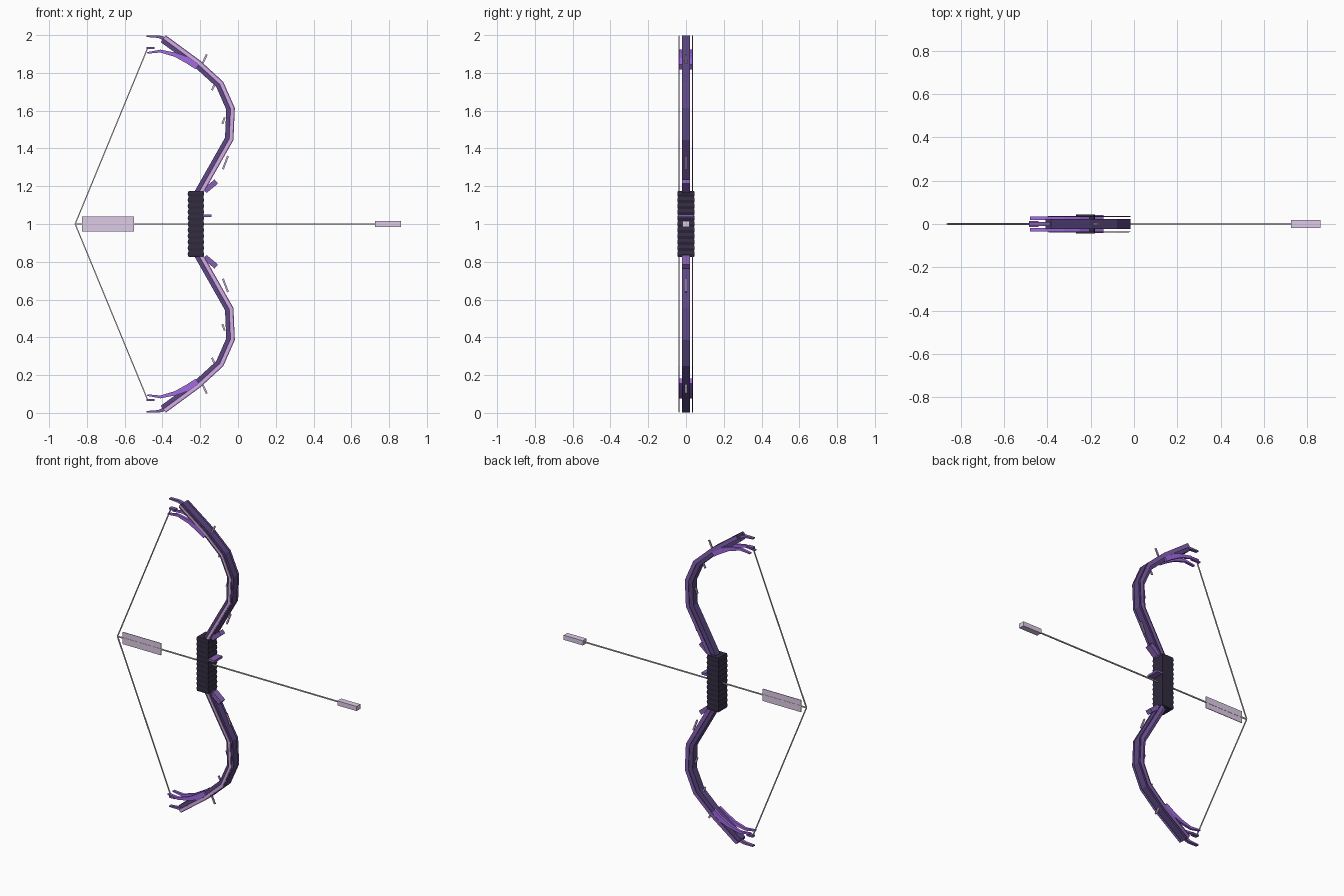
import bpy
import bmesh
from mathutils import Vector

cube = bpy.data.objects.get("Cube")
if cube:
    bpy.data.objects.remove(cube, do_unlink=True)


def material(name, rgb):
    # 8-bit screen colour converted to linear
    lin = [((c / 255 + 0.055) / 1.055) ** 2.4 for c in rgb]
    m = bpy.data.materials.new(name)
    m.use_nodes = True
    m.diffuse_color = (*lin, 1)
    m.node_tree.nodes["Principled BSDF"].inputs["Base Color"].default_value = (*lin, 1)
    return m


DARK = material("dark purple", (92, 71, 130))
MID = material("mid purple", (134, 98, 178))
PALE = material("pale lavender", (214, 176, 222))
BRIGHT = material("bright violet", (162, 108, 228))
GRIP = material("grip black", (50, 43, 64))
CORD = material("pale cord", (222, 212, 224))
FEATHER = material("feather lilac", (224, 204, 232))


def loft(name, rings, mat, mirror=False):
    # Skin a list of four-cornered rings and cap both ends
    bm = bmesh.new()
    loops = [[bm.verts.new(v) for v in r] for r in rings]
    for a, b in zip(loops, loops[1:]):
        for k in range(4):
            n = (k + 1) % 4
            bm.faces.new((a[k], b[k], b[n], a[n]))
    bm.faces.new(loops[0])
    bm.faces.new(loops[-1])
    bmesh.ops.recalc_face_normals(bm, faces=bm.faces)
    mesh = bpy.data.meshes.new(name)
    bm.to_mesh(mesh)
    bm.free()
    mesh.materials.append(mat)
    # Every object has its origin at mid height, so Z mirroring makes the lower half
    ob = bpy.data.objects.new(name, mesh)
    ob.location.z = 1
    bpy.context.collection.objects.link(ob)
    if mirror:
        mod = ob.modifiers.new("lower_copy", "MIRROR")
        mod.use_axis = (False, False, True)
        mod.use_mirror_merge = False


def ribbon(name, path, inner, outer, y0, y1, mat, mirror=True):
    # Bar following a path in the XZ plane; inner/outer are side offsets or lists of them
    pts = [Vector(p) for p in path]
    rings = []
    for i, p in enumerate(pts):
        dirs = [(pts[j + 1] - pts[j]).normalized()
                for j in (i - 1, i) if 0 <= j < len(pts) - 1]
        t = sum(dirs, Vector((0, 0))).normalized()
        n = Vector((t.y, -t.x)) / t.dot(dirs[0])
        lo = inner[i] if isinstance(inner, list) else inner
        hi = outer[i] if isinstance(outer, list) else outer
        a, b = p + n * lo, p + n * hi
        rings.append([(a.x, y0, a.y), (b.x, y0, b.y), (b.x, y1, b.y), (a.x, y1, a.y)])
    loft(name, rings, mat, mirror)


def box(name, x0, x1, y, z0, z1, mat, mirror=False):
    mid, half = (z0 + z1) / 2, (z1 - z0) / 2
    ribbon(name, [(x0, mid), (x1, mid)], -half, half, -y, y, mat, mirror)


# Curved limbs: dark core with thin strips standing off the front and back
limb = [(-0.215, 0.15), (-0.045, 0.45), (-0.038, 0.61),
        (-0.095, 0.74), (-0.215, 0.85), (-0.395, 0.982)]
ribbon("limb_core", limb, -0.024, 0.021, -0.022, 0.022, DARK)
ribbon("limb_front_strip", limb, -0.004, 0.021, -0.037, -0.035, MID)
ribbon("limb_front_inlay", limb, 0.001, 0.015, -0.04, -0.037, PALE)
ribbon("limb_back_strip", limb, -0.004, 0.021, 0.033, 0.036, MID)

# Tip hooks and sweeping blades on both faces
ribbon("tip_hook", [(-0.37, 0.975), (-0.42, 0.992), (-0.485, 0.994)],
       [-0.013, -0.007, -0.004], [0.01, 0.007, 0.004], -0.01, 0.01, MID)
blade = [(-0.215, 0.832), (-0.26, 0.864), (-0.33, 0.896), (-0.41, 0.916), (-0.48, 0.906)]
for side, y in (("front", -0.034), ("back", 0.018)):
    ribbon("tip_blade_" + side, blade, [-0.016, -0.018, -0.012, -0.008, -0.004],
           [0.016, 0.018, 0.011, 0.007, 0.004], y, y + 0.016, BRIGHT)

# Small thin thorns and guard plates
thorns = [((-0.19, 0.845), (-0.165, 0.898)), ((-0.138, 0.708), (-0.118, 0.752)),
          ((-0.083, 0.53), (-0.07, 0.565)), ((-0.08, 0.29), (-0.053, 0.36))]
for i, ends in enumerate(thorns):
    ribbon(f"thorn_{i + 1}", ends, -0.005, 0.005, -0.004, 0.004, PALE)
ribbon("guard_plate", [(-0.175, 0.175), (-0.115, 0.225)], -0.014, 0.014, -0.021, 0.021, MID)

# Ribbed grip: deep ribs on the edges, shallow ones on the faces
rings, ribs, cx = [], 11, -0.223
for i in range(2 * ribs + 1):
    z = -0.175 + 0.35 * i / (2 * ribs)
    hx, hy = (0.044, 0.045) if i % 2 else (0.039, 0.0435)
    rings.append([(cx - hx, -hy, z), (cx + hx, -hy, z), (cx + hx, hy, z), (cx - hx, hy, z)])
loft("grip", rings, GRIP)
box("arrow_rest", -0.185, -0.14, 0.042, 0.037, 0.051, MID)

# Drawn string and its end caps
ribbon("string", [(-0.862, 0.0), (-0.478, 0.932)], -0.003, 0.003, -0.003, 0.003, CORD)
box("string_cap", -0.485, -0.442, 0.013, 0.926, 0.937, MID, True)

# Arrow
box("arrow_shaft", -0.862, 0.75, 0.0035, -0.0035, 0.0035, CORD)
box("arrow_feather", -0.825, -0.55, 0.002, -0.039, 0.039, FEATHER)
box("arrow_head", 0.725, 0.862, 0.019, -0.015, 0.015, FEATHER)
